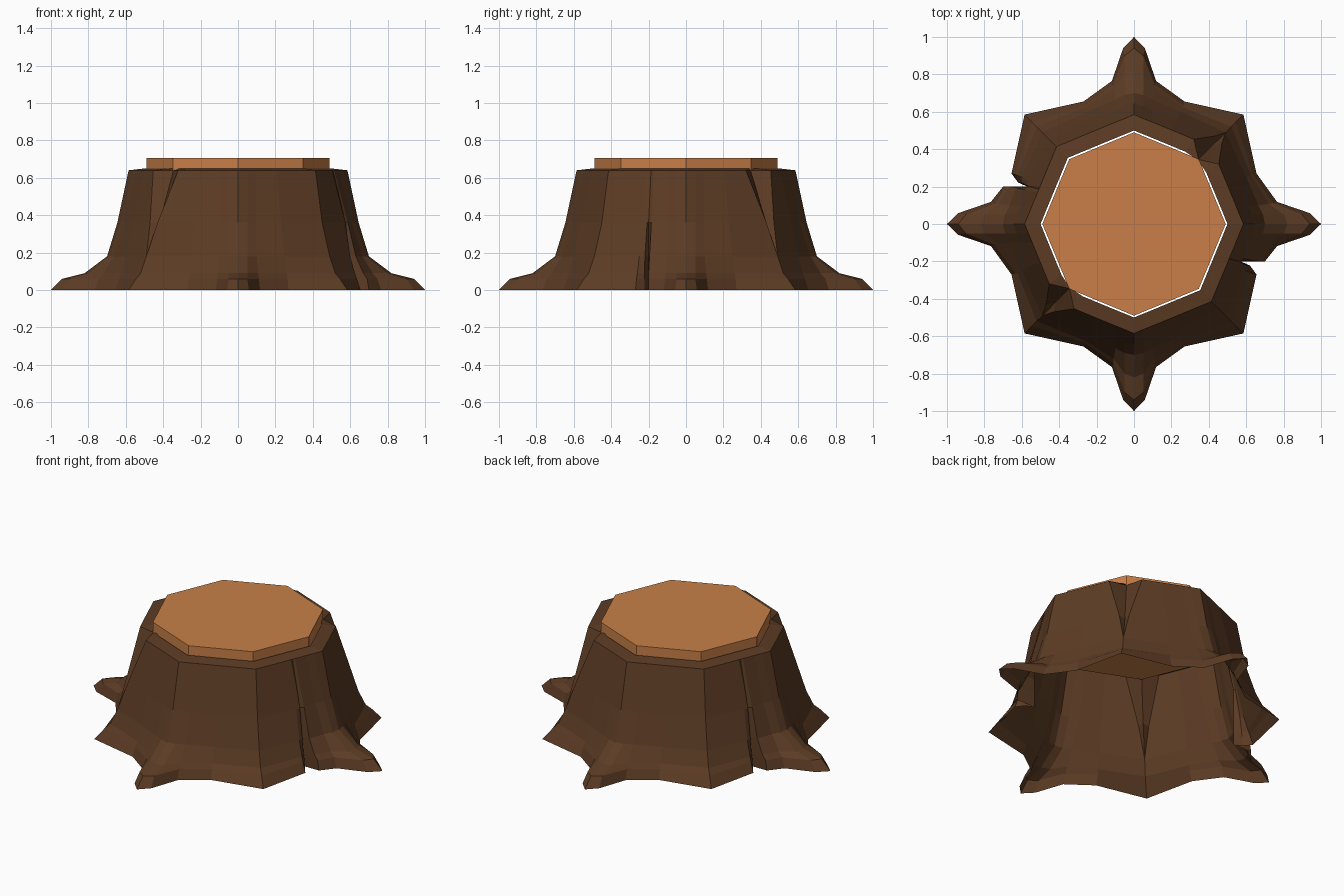
import bpy, bmesh, math

if "Cube" in bpy.data.objects:
    bpy.data.objects.remove(bpy.data.objects["Cube"])

def material(name, rgb):
    m = bpy.data.materials.new(name)
    m.diffuse_color = (*rgb, 1)
    m.use_nodes = True
    m.node_tree.nodes["Principled BSDF"].inputs["Base Color"].default_value = m.diffuse_color
    return m

bark = material("bark brown", (0.107, 0.045, 0.018))
wood = material("cut wood", (0.578, 0.212, 0.065))

def finish(name, bm, mat):
    me = bpy.data.meshes.new(name)
    bm.to_mesh(me)
    bm.free()
    me.materials.append(mat)
    ob = bpy.data.objects.new(name, me)
    bpy.context.collection.objects.link(ob)
    return ob

# Heights of the bark rings, ground to rim
Z = [0, 0.06, 0.09, 0.18, 0.36, 0.64]

# Columns of a root: (outward, sideways) at each height
RIDGE = [(1.0, 0), (.94, 0), (.82, 0), (.70, 0), (.645, 0), (.585, 0)]
TOE = [(.94, .058), (.90, .05), (.80, .05), (.69, .05), (.63, .05), (.564, .05)]
FLANK = [(.765, .118), (.745, .112), (.72, .108), (.665, .10), (.607, .10), (.544, .10)]
HOLLOW = [(.655, .27), (.635, .265), (.625, .26), (.60, .25), (.565, .23), (.5, .207)]
CORNER = [(r, r) for r in (.585, .545, .52, .49, .45, .414)]

# Slot beside a side root: outer lip, deep line, inner lip
SLOT = [
    [(.62, .222), (.615, .222), (.61, .222), (.60, .22), (.575, .208), (.503, .198)],
    [(.57, .20)] * 4 + [(.568, .20), (.508, .187)],
    [(.70, .20), (.69, .20), (.67, .20), (.63, .195), (.588, .185), (.514, .172)],
]
# Split at a corner, opening towards the top
SPLIT = [
    CORNER[:4] + [(.47, .43), (.453, .32)],
    CORNER[:4] + [(.42, .42), (.345, .345)],
    CORNER[:4] + [(.43, .47), (.32, .453)],
]

def flip(col):
    return [(u, -v) for u, v in col]

def turn(col, quarter):
    for _ in range(quarter):
        col = [(-y, x) for x, y in col]
    return col

# Half of the stump, then the same turned by 180 degrees
near = [flip(c) for c in (HOLLOW, FLANK, TOE)]
far = [RIDGE, TOE, FLANK, HOLLOW]
side = [flip(CORNER), near[0]] + [flip(c) for c in SLOT] + near[1:] + far
half = side + SPLIT + [turn(c, 1) for c in near + far]
columns = half + [turn(c, 2) for c in half]

# Bark shell, open underneath
bm = bmesh.new()
grid = []
for col in columns:
    vs = [bm.verts.new((x, y, z)) for (x, y), z in zip(col, Z)]
    x, y = col[-1]
    k = min(1, 0.5 / 0.585) if math.hypot(x, y) > 0.5 else 0.99
    vs.append(bm.verts.new((x * k, y * k, 0.65)))
    grid.append(vs)
for i, a in enumerate(grid):
    b = grid[(i + 1) % len(grid)]
    for k in range(len(Z)):
        bm.faces.new((a[k], b[k], b[k + 1], a[k + 1]))
bmesh.ops.remove_doubles(bm, verts=bm.verts, dist=0.0005)
finish("bark_and_roots", bm, bark)

# Cut wood disc on top
bm = bmesh.new()
bmesh.ops.create_cone(bm, cap_ends=True, segments=8, radius1=0.49, radius2=0.49, depth=0.12)
bmesh.ops.translate(bm, verts=bm.verts, vec=(0, 0, 0.645))
finish("cut_top", bm, wood)
